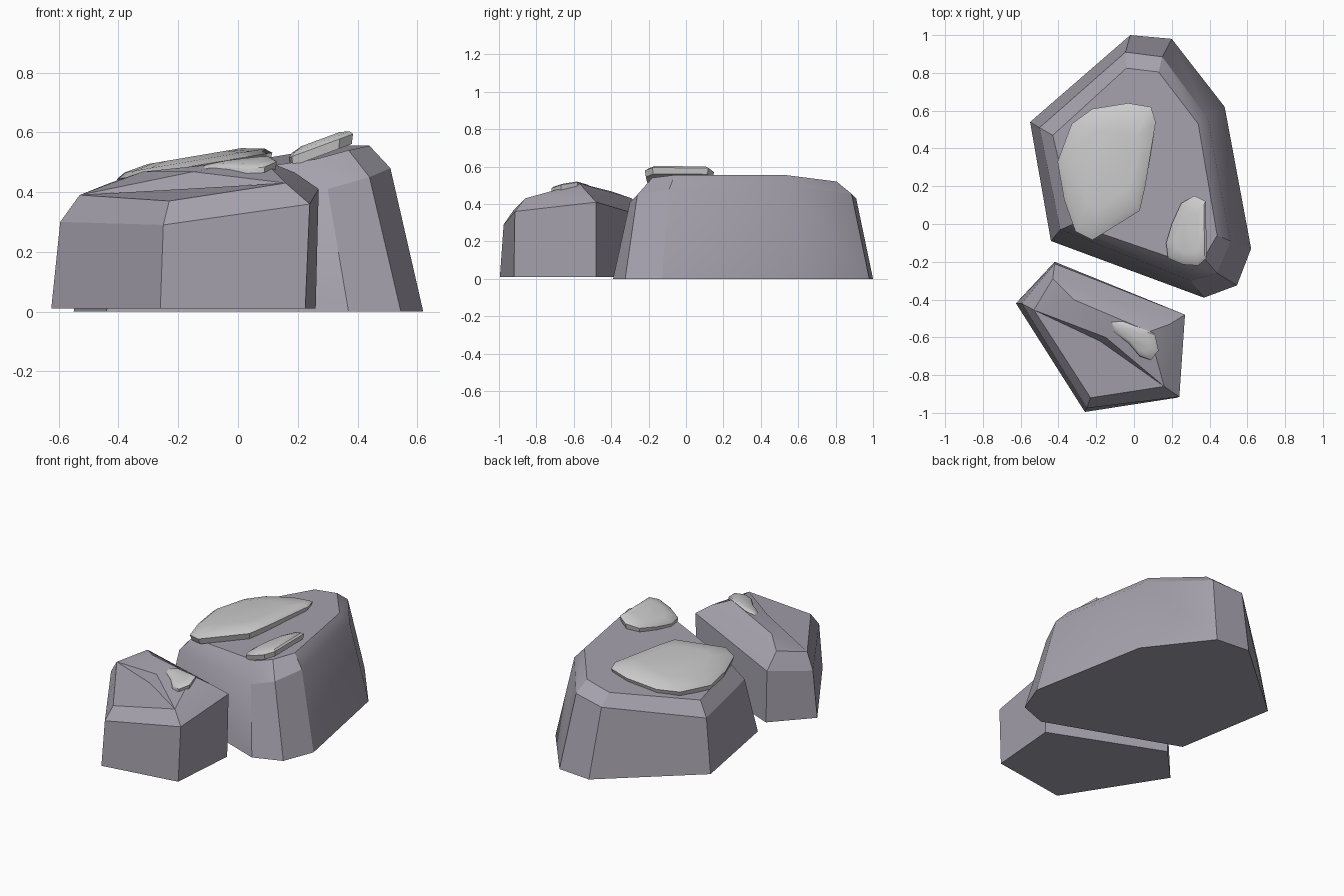
import bpy, bmesh, math

if "Cube" in bpy.data.objects:
    bpy.data.objects.remove(bpy.data.objects["Cube"])


def material(name, rgb):
    m = bpy.data.materials.new(name)
    m.diffuse_color = (*rgb, 1)
    m.use_nodes = True
    m.node_tree.nodes["Principled BSDF"].inputs["Base Color"].default_value = m.diffuse_color
    return m


ROCK = material("rock_grey", (0.38, 0.36, 0.42))
SNOW = material("pale_snow", (0.75, 0.78, 0.78))


def make_object(name, rings, mat, extra=(), caps=None, angle=30):
    """Bridge equal-length rings bottom to top, then close both ends."""
    bm = bmesh.new()
    loops = [[bm.verts.new(p) for p in ring] for ring in rings]
    n = len(loops[0])
    for lo, hi in zip(loops, loops[1:]):
        for i in range(n):
            j = (i + 1) % n
            bm.faces.new((lo[i], lo[j], hi[j], hi[i]))
    bm.faces.new(loops[0])
    if caps is None:
        bm.faces.new(loops[-1])
    else:
        pool = loops[-1] + [bm.verts.new(p) for p in extra]
        for f in caps:
            bm.faces.new([pool[i] for i in f])
    bmesh.ops.recalc_face_normals(bm, faces=bm.faces)
    mesh = bpy.data.meshes.new(name)
    bm.to_mesh(mesh)
    bm.free()
    mesh.materials.append(mat)
    ob = bpy.data.objects.new(name, mesh)
    bpy.context.collection.objects.link(ob)
    bpy.ops.object.select_all(action='DESELECT')
    bpy.context.view_layer.objects.active = ob
    ob.select_set(True)
    bpy.ops.object.shade_smooth_by_angle(angle=math.radians(angle))
    return ob


# Large boulder: base, shoulder and tilted top outlines
base = [(-0.02, 1.0), (0.20, 0.98), (0.48, 0.62), (0.62, -0.13),
        (0.545, -0.325), (0.37, -0.39), (-0.44, -0.09), (-0.55, 0.54)]
shoulder = [(-0.045, 0.91, 0.43), (0.15, 0.885, 0.455), (0.39, 0.56, 0.495),
            (0.51, -0.09, 0.48), (0.44, -0.26, 0.45), (0.30, -0.30, 0.41),
            (-0.39, -0.03, 0.34), (-0.50, 0.51, 0.33)]
crown = [(-0.04, 0.825, 0.49), (0.13, 0.805, 0.52), (0.34, 0.53, 0.555),
         (0.44, -0.06, 0.555), (0.37, -0.18, 0.54), (0.26, -0.20, 0.51),
         (-0.32, 0.0, 0.425), (-0.43, 0.47, 0.41)]
make_object("large_boulder", [[(x, y, 0) for x, y in base], shoulder, crown], ROCK)

# Small boulder: raised plateau with a step down to a front shelf
base = [(-0.625, -0.42), (-0.42, -0.20), (0.26, -0.48), (0.225, -0.92), (-0.26, -0.995)]
shoulder = [(-0.595, -0.42, 0.30), (-0.42, -0.21, 0.33), (0.27, -0.48, 0.41),
            (0.24, -0.915, 0.36), (-0.25, -0.975, 0.29)]
rim = [(-0.53, -0.455, 0.39), (-0.43, -0.29, 0.43), (0.19, -0.53, 0.465),
       (0.16, -0.86, 0.43), (-0.23, -0.92, 0.37)]
inner = [(-0.32, -0.40, 0.468), (0.08, -0.57, 0.51),
         (-0.15, -0.60, 0.468), (-0.18, -0.62, 0.41)]
make_object("small_boulder", [[(x, y, 0.01) for x, y in base], shoulder, rim], ROCK,
            inner, [(1, 2, 6, 5), (2, 3, 6), (0, 1, 5), (0, 5, 6, 3, 7),
                    (0, 7, 3, 8), (0, 8, 3, 4)], 20)


def large_top(x, y):
    return 0.495 + 0.17 * x


def small_top(x, y):
    return 0.505 + 0.19 * (x - 0.08) + 0.2 * (y + 0.57)


def snow_patch(name, outline, surface, height, lean=0.0):
    """Low domed slab that follows the rock surface below it."""
    cx = sum(p[0] for p in outline) / len(outline)
    cy = sum(p[1] for p in outline) / len(outline)
    rings = []
    for scale, h in ((0.96, -0.02), (1.0, 0.35 * height), (0.9, 0.7 * height), (0.6, height)):
        ring = []
        for x, y in outline:
            px, py = cx + (x - cx) * scale, cy + (y - cy) * scale
            ring.append((px, py, surface(px, py) + h + lean * (px - cx)))
        rings.append(ring)
    return make_object(name, rings, SNOW, angle=35)


# Snow patches lying on the boulder tops
snow_patch("large_snow_patch",
           [(-0.03, 0.64), (0.09, 0.62), (0.115, 0.54), (0.06, 0.20), (0.03, 0.07),
            (-0.22, -0.085), (-0.31, -0.04), (-0.37, 0.13), (-0.405, 0.33),
            (-0.33, 0.53), (-0.22, 0.61)], large_top, 0.05)
snow_patch("side_snow_patch",
           [(0.32, 0.15), (0.38, 0.12), (0.385, -0.18), (0.34, -0.22), (0.26, -0.215),
            (0.18, -0.18), (0.17, -0.10), (0.20, 0.0), (0.25, 0.11)],
           large_top, 0.035, 0.2)
snow_patch("small_snow_patch",
           [(-0.12, -0.52), (-0.06, -0.515), (0.11, -0.58), (0.13, -0.67),
            (0.09, -0.72), (0.03, -0.70), (-0.03, -0.63), (-0.11, -0.57)],
           small_top, 0.02)
